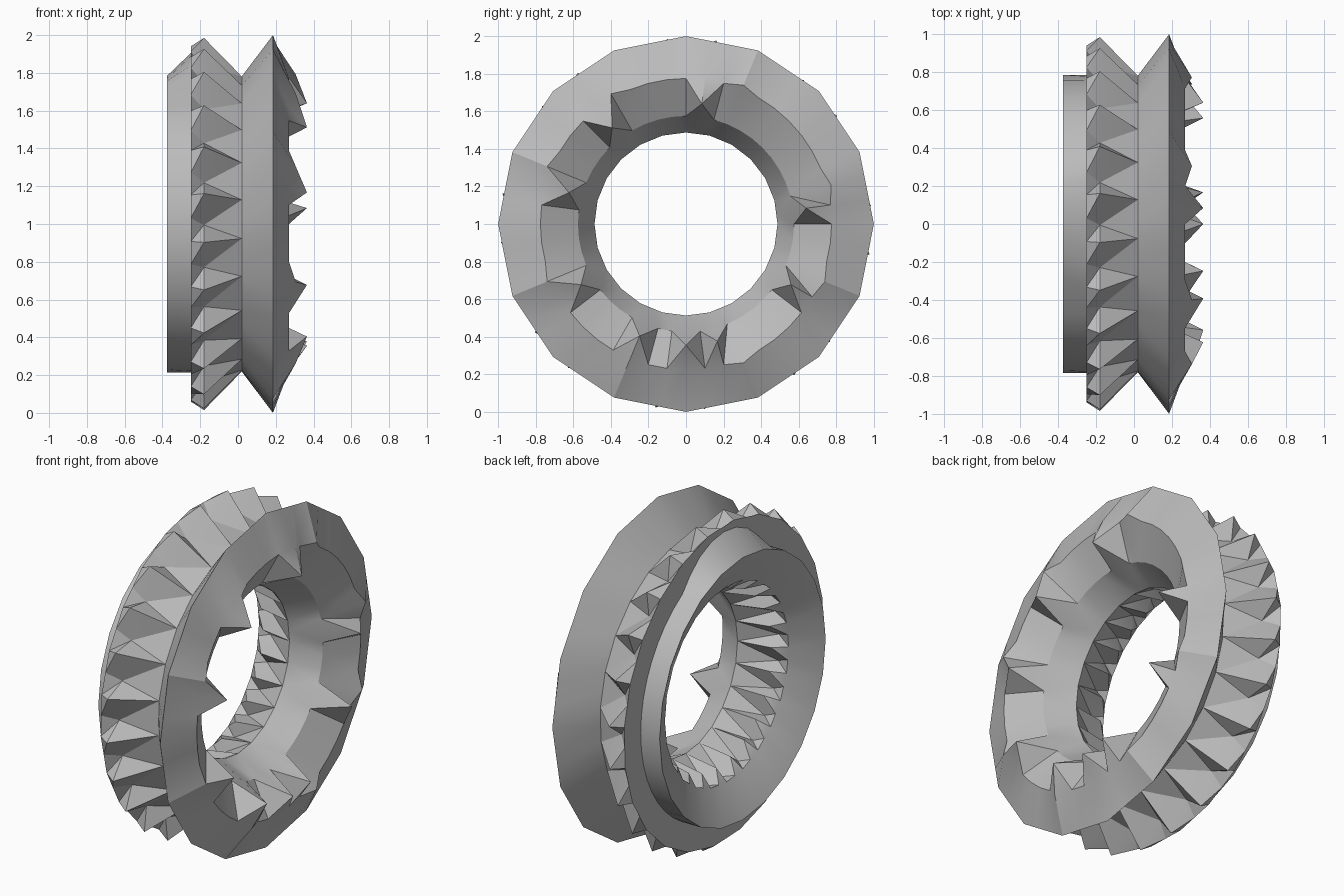
import bpy, bmesh, math

cube = bpy.data.objects.get("Cube")
if cube:
    bpy.data.objects.remove(cube)

N = 48                       # steps around the ring
STEP = 2 * math.pi / N

grey = bpy.data.materials.new("mid_grey")
grey.use_nodes = True
grey.diffuse_color = (0.5, 0.5, 0.5, 1)
bsdf = grey.node_tree.nodes["Principled BSDF"]
bsdf.inputs["Base Color"].default_value = (0.5, 0.5, 0.5, 1)
bsdf.inputs["Roughness"].default_value = 0.8


def plain(x, r, sides, turn=0):
    """Loop of constant radius, flattened to a polygon with fewer sides."""
    half = math.pi / sides
    loop = []
    for k in range(N):
        off = (k * STEP) % (2 * half) - half
        loop.append((x, r * math.cos(half) / math.cos(off), (k + turn) * STEP))
    return loop


def saw(x, r_crest, r_valley, turn=0):
    """Loop alternating between tooth crest and tooth valley."""
    return [(x, r_valley, (k + 0.3 + turn) * STEP) if k % 2 else
            (x, r_crest, (k + turn) * STEP) for k in range(N)]


def steps_at(angles):
    return {round(math.radians(a) / STEP) % N for a in angles}


# Uneven front rim with corners at irregular angles
CORNERS = steps_at((85, 66, 18, -23, -70, -113, -161, 157, 122))
# Sharp shards standing up inside the front opening
SHARDS = steps_at((127, 167, 80, 9, -29, -72, -90, -116, -147))


def rim():
    return [(0.305, 0.80, k * STEP) if k in CORNERS else (0.27, 0.775, k * STEP)
            for k in range(N)]


def bowl():
    return [(0.365, 0.645, k * STEP) if k in SHARDS else (0.16, 0.575, k * STEP)
            for k in range(N)]


def crown_foot():
    """Back wall swells up towards the crown near the top."""
    return [(-0.25, 0.785 + max(0, math.sin(k * STEP) - 0.88), k * STEP)
            for k in range(N)]


TURN = 0.75                  # outer teeth are turned slightly
loops = [
    plain(-0.27, 0.585, 24),            # back face, recessed inner edge
    plain(-0.375, 0.785, 24),           # back face, outer edge
    crown_foot(),
    plain(-0.25, 0.945, 24, TURN),      # back of the crown
    saw(-0.18, 0.99, 0.865, TURN),      # crown teeth
    plain(0.02, 0.785, 24, TURN),       # groove
    plain(0.185, 1.0, 16),              # sharp front ridge
    rim(),
    bowl(),
    plain(0.0, 0.487, 24),              # throat
    saw(-0.2, 0.52, 0.595),             # inner teeth
]
OUTER_TEETH, INNER_TEETH = 4, 9
FACETED = (3, 7, 8, 10)

bm = bmesh.new()
rings = [[bm.verts.new((x, r * math.cos(a), 1 + r * math.sin(a)))
          for x, r, a in loop] for loop in loops]
faceted = []
for i, ring in enumerate(rings):
    nxt = rings[(i + 1) % len(rings)]
    for k in range(N):
        j = (k + 1) % N
        a, b, c, d = ring[k], ring[j], nxt[j], nxt[k]
        if i in (OUTER_TEETH, INNER_TEETH):      # split teeth at their valleys
            if (k % 2 == 0) == (i == OUTER_TEETH):
                tris = ((a, b, d), (b, c, d))
            else:
                tris = ((a, b, c), (a, c, d))
            for t in tris:
                bm.faces.new(t)
        else:
            face = bm.faces.new((a, b, c, d))
            if i in FACETED:
                faceted.append(face)
bmesh.ops.recalc_face_normals(bm, faces=bm.faces)
bmesh.ops.triangulate(bm, faces=faceted)

mesh = bpy.data.meshes.new("toothed_ring")
bm.to_mesh(mesh)
bm.free()
mesh.materials.append(grey)
ring_obj = bpy.data.objects.new("toothed_ring", mesh)
bpy.context.collection.objects.link(ring_obj)

# Smooth cones, crisp teeth
bpy.ops.object.select_all(action="DESELECT")
ring_obj.select_set(True)
bpy.context.view_layer.objects.active = ring_obj
bpy.ops.object.shade_smooth_by_angle(angle=math.radians(26))
